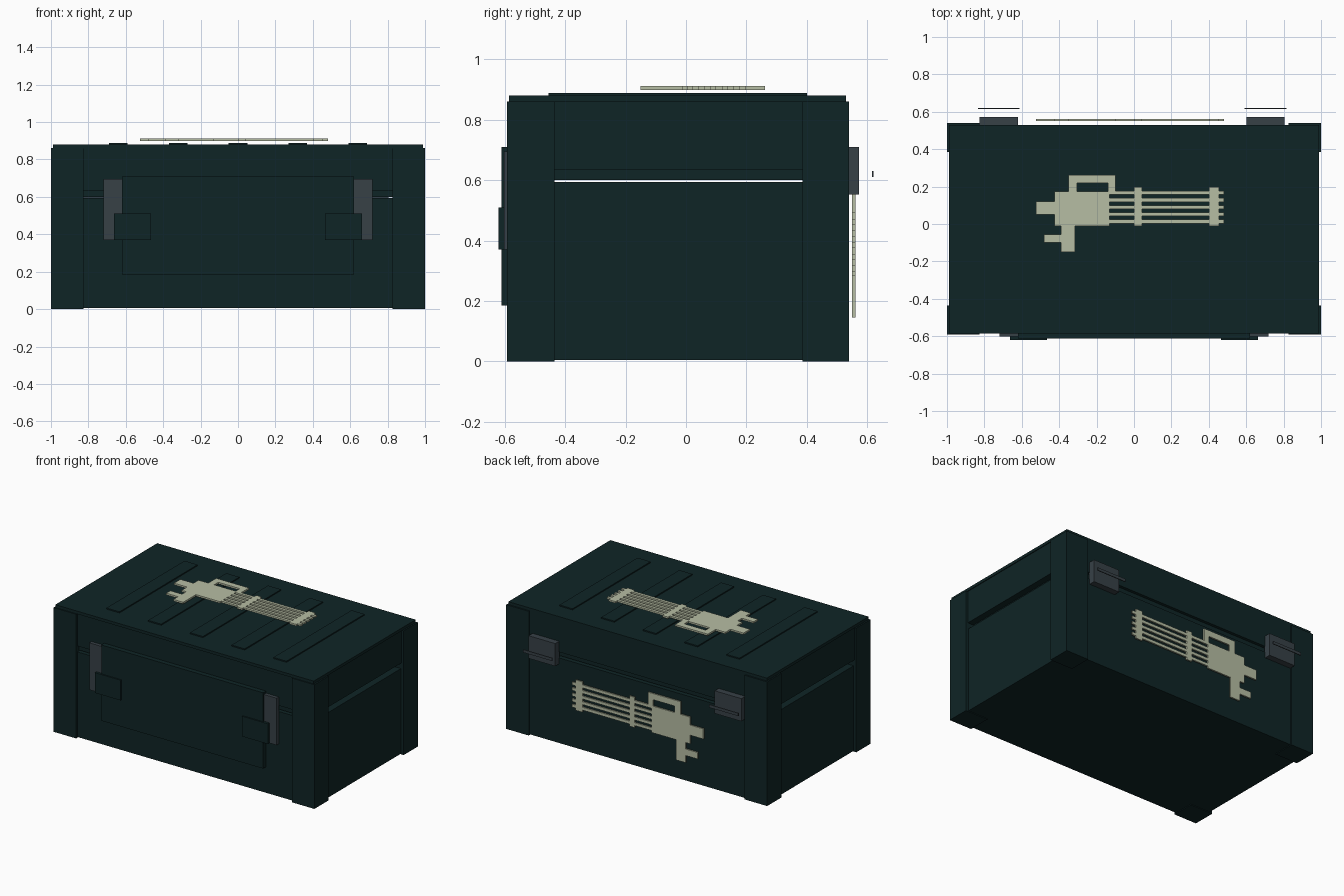
import bpy, bmesh

if "Cube" in bpy.data.objects:
    bpy.data.objects.remove(bpy.data.objects["Cube"])


def material(name, rgb):
    m = bpy.data.materials.new(name)
    m.diffuse_color = (*rgb, 1)
    m.use_nodes = True
    m.node_tree.nodes["Principled BSDF"].inputs["Base Color"].default_value = m.diffuse_color
    return m


TEAL = material("dark teal paint", (0.0048, 0.0180, 0.0190))
GREY = material("slate metal", (0.038, 0.052, 0.062))
BEIGE = material("pale sage", (0.47, 0.51, 0.37))


def boxes(name, mat, ranges):
    """One object from a list of (x0, x1, y0, y1, z0, z1) boxes."""
    bm = bmesh.new()
    for x0, x1, y0, y1, z0, z1 in ranges:
        vs = bmesh.ops.create_cube(bm, size=1)["verts"]
        for v in vs:
            v.co = (x1 if v.co.x > 0 else x0,
                    y1 if v.co.y > 0 else y0,
                    z1 if v.co.z > 0 else z0)
    me = bpy.data.meshes.new(name)
    bm.to_mesh(me)
    bm.free()
    me.materials.append(mat)
    ob = bpy.data.objects.new(name, me)
    bpy.context.collection.objects.link(ob)
    return ob


# Base and lid, with a fine slit and a shallow groove between them
boxes("base", TEAL, [(-0.98, 0.98, -0.578, 0.53, 0.005, 0.594)])
boxes("lid_rim", TEAL, [(-0.94, 0.94, -0.56, 0.51, 0.60, 0.635)])
boxes("lid", TEAL, [(-0.985, 0.985, -0.578, 0.53, 0.635, 0.86)])
boxes("lid_top", TEAL, [(-0.99, 0.99, -0.585, 0.53, 0.86, 0.88)])

# Corner posts
posts = []
for x0, x1 in ((-1, -0.827), (0.827, 1)):
    for y0, y1 in ((-0.592, -0.435), (0.385, 0.54)):
        posts.append((x0, x1, y0, y1, 0, 0.86))
boxes("corner_posts", TEAL, posts)

# Raised ribs on the lid
boxes("lid_ribs", TEAL, [(c - 0.05, c + 0.05, -0.455, 0.40, 0.88, 0.888)
                         for c in (-0.64, -0.32, 0, 0.32, 0.64)])

# Front plate, latches and latch blocks
boxes("front_plate", TEAL, [(-0.62, 0.62, -0.611, -0.578, 0.185, 0.71)])
for side, s in (("left", -1), ("right", 1)):
    a, b = sorted((s * 0.62, s * 0.718))
    boxes(side + "_latch", GREY, [(a, b, -0.602, -0.578, 0.37, 0.695)])
    a, b = sorted((s * 0.465, s * 0.663))
    boxes(side + "_latch_block", TEAL, [(a, b, -0.62, -0.595, 0.37, 0.51)])

# Back hinges with their thin outer strips
for side, c in (("left", -0.723), ("right", 0.703)):
    boxes(side + "_hinge", GREY, [(c - 0.102, c + 0.102, 0.525, 0.573, 0.553, 0.71)])
    boxes(side + "_hinge_strip", GREY, [(c - 0.112, c + 0.112, 0.615, 0.621, 0.61, 0.63)])

# Flat silhouette of a many-barrelled gun, as rectangles (u0, u1, v0, v1)
shape = [
    (-0.425, -0.13, -0.01, 0.175),    # body
    (-0.35, -0.10, 0.22, 0.262),      # carry handle
    (-0.35, -0.305, 0.175, 0.22),
    (-0.14, -0.10, 0.175, 0.22),
    (-0.525, -0.425, 0.05, 0.12),     # rear block
    (-0.39, -0.315, -0.15, -0.01),    # grip
    (-0.48, -0.39, -0.10, -0.055),
    (0.0, 0.042, -0.012, 0.198),      # barrel bands
    (0.402, 0.455, -0.012, 0.198),
]
shape += [(-0.13, 0.482, 0.003 + 0.0385 * i, 0.023 + 0.0385 * i) for i in range(5)]
boxes("top_emblem", BEIGE, [(a, b, c, d, 0.899, 0.911) for a, b, c, d in shape])
boxes("back_emblem", BEIGE, [(a, b, 0.55, 0.561, c + 0.295, d + 0.295)
                             for a, b, c, d in shape])
